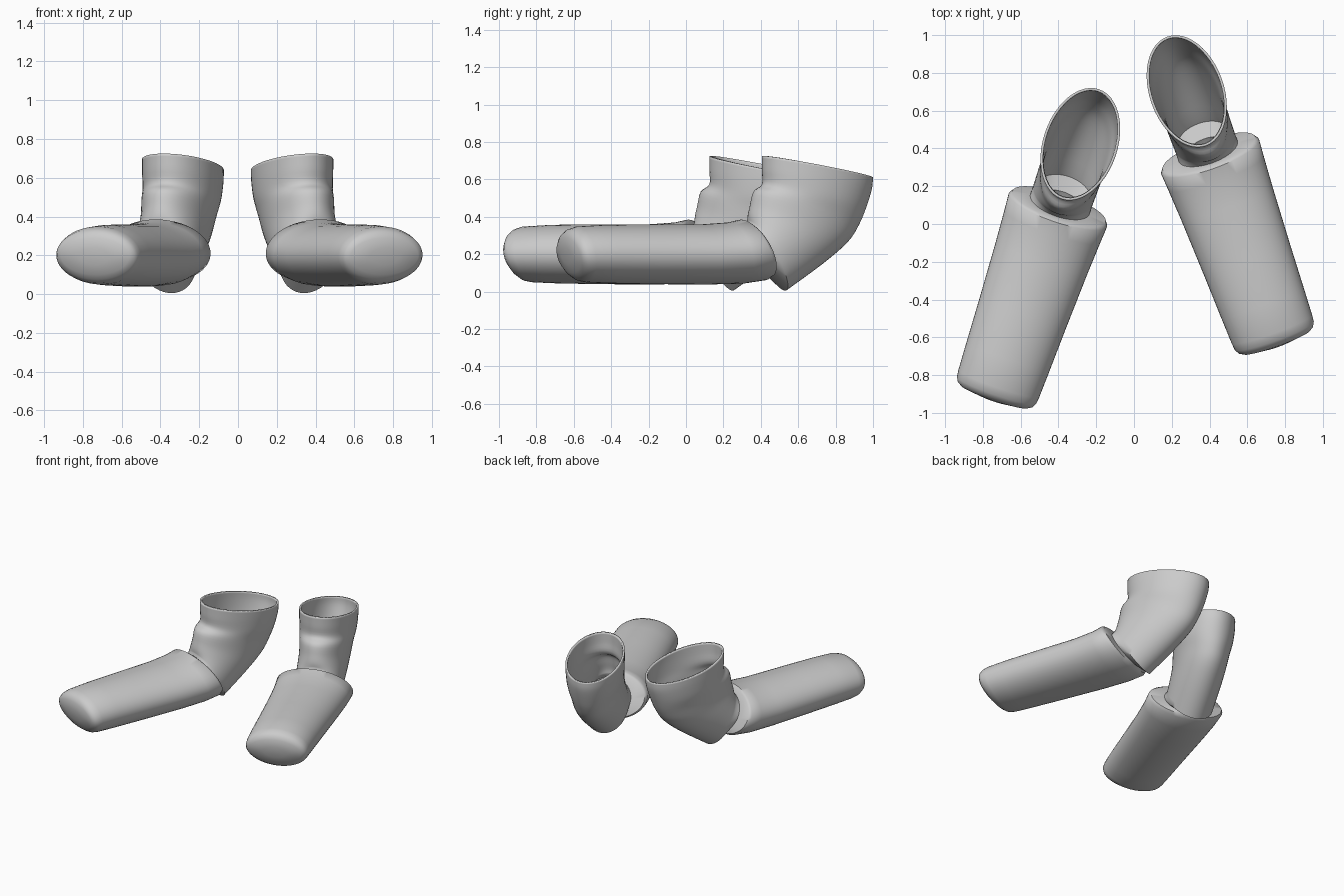
import bpy, math
from mathutils import Vector

if "Cube" in bpy.data.objects:
    bpy.data.objects.remove(bpy.data.objects["Cube"])

N = 48
# Rings: (front/top s, z, back/bottom s, z, half width); s runs along the foot axis
CUFF = [(-.305, .725, .31, .61, .197), (-.305, .65, .305, .55, .196),
        (-.305, .575, .275, .455, .19), (-.355, .535, .235, .36, .178),
        (-.375, .46, .17, .265, .17), (-.385, .41, .03, .15, .168),
        (-.385, .375, -.18, .005, .165)]
TOE = [(-.40, .345, -.265, .085, .165), (-.415, .375, -.275, .075, .26),
       (-.43, .385, -.30, .06, .275), (-.50, .37, -.42, .043, .268),
       (-.65, .36, -.62, .038, .257), (-.95, .36, -.95, .04, .242),
       (-1.2, .357, -1.2, .045, .232), (-1.36, .348, -1.31, .05, .226),
       (-1.40, .335, -1.345, .057, .222), (-1.42, .317, -1.37, .075, .21),
       (-1.43, .29, -1.39, .10, .185), (-1.435, .24, -1.415, .15, .08)]


def smooth_rings(rings, steps=4):
    """Catmull-Rom through the ring parameters."""
    out = []
    for i in range(len(rings) - 1):
        p = [rings[max(i - 1, 0)], rings[i], rings[i + 1], rings[min(i + 2, len(rings) - 1)]]
        for k in range(steps):
            t = k / steps
            out.append(tuple(.5 * (2 * b + (c - a) * t + (2 * a - 5 * b + 4 * c - d) * t * t
                                   + (3 * b - a - 3 * c + d) * t ** 3)
                             for a, b, c, d in zip(*p)))
    return out + [rings[-1]]


def boot(name, cx, cy, degrees):
    a = math.radians(degrees)
    along = Vector((math.sin(a), math.cos(a), 0))
    side = Vector((math.cos(a), -math.sin(a), 0))
    origin = Vector((cx, cy, 0))
    verts, faces = [], []
    rings = smooth_rings(CUFF) + TOE
    for s0, z0, s1, z1, w in rings:
        p, q = along * s0 + Vector((0, 0, z0)), along * s1 + Vector((0, 0, z1))
        mid, half = (p + q) / 2, (p - q) / 2
        for j in range(N):
            t = 2 * math.pi * j / N
            verts.append(origin + mid + half * math.cos(t) + side * w * math.sin(t))
    for r in range(len(rings) - 1):
        for j in range(N):
            k = (j + 1) % N
            faces.append((r * N + j, r * N + k, (r + 1) * N + k, (r + 1) * N + j))
    last = (len(rings) - 1) * N
    faces.append(tuple(last + j for j in range(N)))
    me = bpy.data.meshes.new(name)
    me.from_pydata(verts, [], faces)
    ob = bpy.data.objects.new(name, me)
    bpy.context.collection.objects.link(ob)
    # Consistent outward normals and smooth shading
    bpy.ops.object.select_all(action='DESELECT')
    ob.select_set(True)
    bpy.context.view_layer.objects.active = ob
    bpy.ops.object.mode_set(mode='EDIT')
    bpy.ops.mesh.select_all(action='SELECT')
    bpy.ops.mesh.normals_make_consistent(inside=False)
    bpy.ops.object.mode_set(mode='OBJECT')
    bpy.ops.object.shade_smooth_by_angle(angle=math.radians(45))
    # Thin wall with an open cuff
    wall = ob.modifiers.new("wall", 'SOLIDIFY')
    wall.thickness = .014
    wall.offset = -1
    return ob


boot("left_boot", -.285, .42, 18.8)
boot("right_boot", .28, .70, -19.7)
